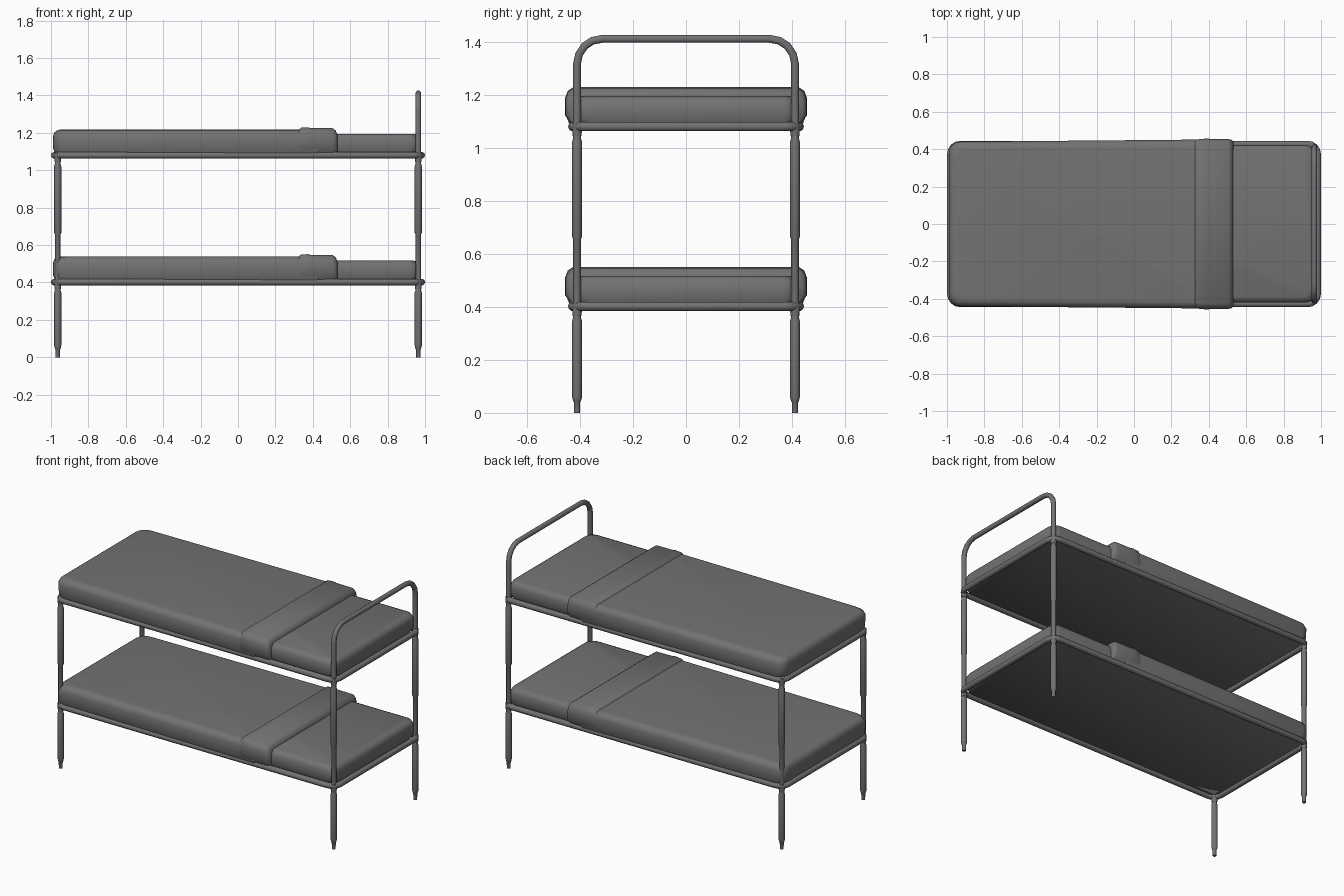
import bpy, bmesh, math

if "Cube" in bpy.data.objects:
    bpy.data.objects.remove(bpy.data.objects["Cube"])

LEVELS = {"lower": 0.402, "upper": 1.08}   # rail centre heights
PX, PY = 0.964, 0.411                      # post positions

dark = bpy.data.materials.new("dark_grey")
dark.diffuse_color = (0.17, 0.17, 0.17, 1)
dark.use_nodes = True
dark.node_tree.nodes["Principled BSDF"].inputs["Base Color"].default_value = dark.diffuse_color


def smooth(ob, angle):
    bpy.ops.object.select_all(action='DESELECT')
    ob.select_set(True)
    bpy.context.view_layer.objects.active = ob
    bpy.ops.object.shade_smooth_by_angle(angle=math.radians(angle))


def loft(name, rings, angle=40, cap_start=True, drop_under=False):
    """Skin a list of equal-length closed rings into one object."""
    bm = bmesh.new()
    vs = [[bm.verts.new(p) for p in r] for r in rings]
    n = len(vs[0])
    for a, b in zip(vs, vs[1:]):
        for i in range(n):
            j = (i + 1) % n
            bm.faces.new((a[i], a[j], b[j], b[i]))
    if cap_start:
        bm.faces.new(vs[0][::-1])
    bm.faces.new(vs[-1])
    bmesh.ops.recalc_face_normals(bm, faces=bm.faces)
    if drop_under:
        bm.normal_update()
        under = [f for f in bm.faces if f.normal.z < -.9]
        bmesh.ops.delete(bm, geom=under, context='FACES_ONLY')
    me = bpy.data.meshes.new(name)
    bm.to_mesh(me)
    bm.free()
    me.materials.append(dark)
    ob = bpy.data.objects.new(name, me)
    bpy.context.collection.objects.link(ob)
    smooth(ob, angle)
    return ob


def outline(x0, x1, h0, h1, r0, r1, inset, steps=4):
    """Rounded plan outline; h0/h1 half widths and r0/r1 corner radii at each end."""
    pts = []
    for sx, sy, start in ((1, 1, 0), (-1, 1, 90), (-1, -1, 180), (1, -1, 270)):
        x, h, r = (x1, h1, r1) if sx > 0 else (x0, h0, r0)
        cx, cy = x - sx * (r + inset), sy * (h - r - inset)
        for k in range(steps + 1):
            a = math.radians(start + 90 * k / steps)
            pts.append((cx + r * math.cos(a), cy + r * math.sin(a)))
    return pts


def turned(name, cx, cy, z0, profile):
    """Vertical turned part from (z, radius) pairs."""
    loft(name, [[(cx + r * math.cos(k * math.tau / 12),
                  cy + r * math.sin(k * math.tau / 12), z0 + z)
                 for k in range(12)] for z, r in profile], 30)


def tube(name, pts, radius, cyclic):
    cu = bpy.data.curves.new(name, 'CURVE')
    cu.dimensions = '3D'
    cu.bevel_depth = radius
    cu.bevel_resolution = 3
    cu.use_fill_caps = True
    cu.materials.append(dark)
    sp = cu.splines.new('POLY')
    sp.points.add(len(pts) - 1)
    for p, co in zip(sp.points, pts):
        p.co = (*co, 1)
    sp.use_cyclic_u = cyclic
    ob = bpy.data.objects.new(name, cu)
    bpy.context.collection.objects.link(ob)
    bpy.ops.object.select_all(action='DESELECT')
    ob.select_set(True)
    bpy.context.view_layer.objects.active = ob
    bpy.ops.object.convert(target='MESH')
    smooth(bpy.context.object, 50)


# turned posts with a collar at each rail
post = [(0, .011), (.04, .012), (.045, .015), (.062, .019), (.345, .019),
        (.362, .0145), (.385, .0145), (.655, .0145), (.665, .019),
        (1.02, .019), (1.037, .0145), (1.085, .0145)]
collar = [(-.036, .0165), (-.02, .018), (.012, .018)]
for sx, xn in ((1, "head"), (-1, "foot")):
    for sy, yn in ((-1, "front"), (1, "back")):
        turned(f"{xn}_{yn}_post", sx * PX, sy * PY, 0, post)
        for level, zr in LEVELS.items():
            turned(f"{level}_{xn}_{yn}_collar", sx * PX, sy * PY, zr, collar)

# headboard arch
arch, R, top = [(PX, -PY, 1.06)], 0.095, 1.411
for sy in (-1, 1):
    arc = [(PX, sy * (PY - R + R * math.cos(a)), top - R + R * math.sin(a))
           for a in (k * math.pi / 8 for k in range(5))]
    arch += arc if sy < 0 else arc[::-1]
arch.append((PX, PY, 1.06))
tube("headboard_arch", arch, 0.0155, False)

for level, zr in LEVELS.items():
    # bed frame rail
    ring = outline(-.982, .982, .427, .427, .055, .055, 0)
    tube(f"{level}_rail", [(x, y, zr) for x, y in ring], 0.018, True)

    # mattress: (height above rail, inset)
    levels = [(0, .014), (.03, 0), (.085, 0), (.106, .01), (.115, .03)]
    loft(f"{level}_mattress",
         [[(x, y, zr + z) for x, y in outline(-.975, .97, .42, .42, .05, .05, i)]
          for z, i in levels], 60)

    # blanket, open underneath
    levels = [(.008, .012), (.035, .002), (.1, 0), (.122, .008), (.134, .024), (.137, .04)]
    loft(f"{level}_blanket",
         [[(x, y, zr + z) for x, y in outline(-.99, .44, .44, .452, .06, .01, i)]
          for z, i in levels], 60, cap_start=False)

    # folded-over band: (x, width change, top change), without its hidden underside
    half = [(.43, .006), (.456, .042), (.456, .108), (.446, .134), (.425, .148)]
    rings = []
    for x, dw, dt in ((.325, -.0065, -.011), (.337, -.004, 0), (.375, 0, .001),
                      (.39, 0, -.003), (.505, -.002, -.003), (.522, -.006, -.015),
                      (.531, -.014, -.036)):
        right = [(x, y + dw, zr + z + dt * (z > .1)) for y, z in half]
        rings.append(right + [(a, -b, c) for a, b, c in right[::-1]])
    loft(f"{level}_blanket_fold", rings, 60, cap_start=False, drop_under=True)
